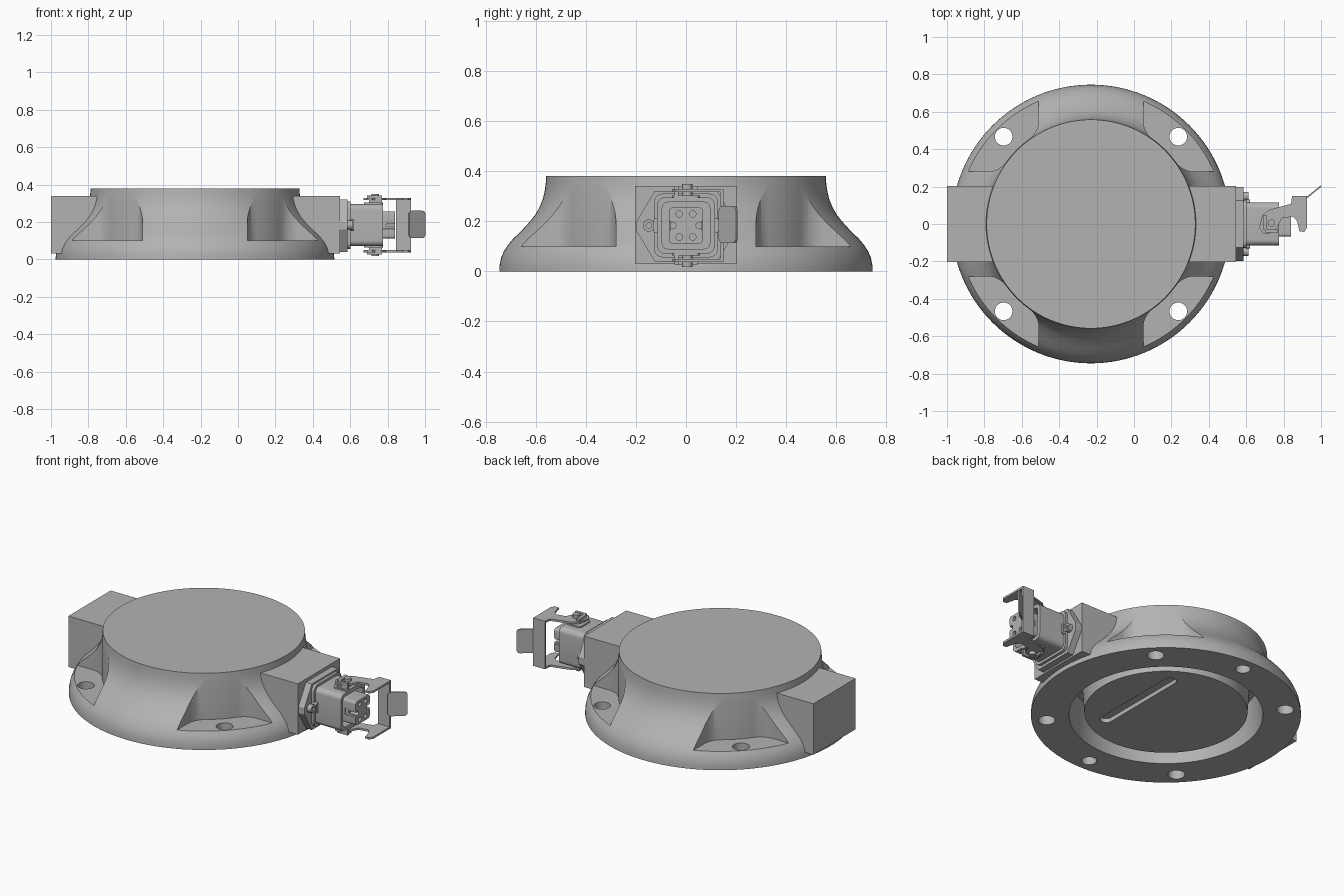
import bpy, bmesh, math
from math import pi, cos, sin, atan2, sqrt
from mathutils import Matrix

old = bpy.data.objects.get("Cube")
if old:
    bpy.data.objects.remove(old, do_unlink=True)

grey = bpy.data.materials.new("mid_grey")
grey.use_nodes = True
COLOUR = (0.45, 0.45, 0.45, 1)
grey.diffuse_color = COLOUR
grey.node_tree.nodes["Principled BSDF"].inputs["Base Color"].default_value = COLOUR

CX = -0.23   # axis of the round body
MID = 0.183  # height of the connector axis


def make(name, rings, offset=(0, 0, 0)):
    """Skin a list of equal-length point rings and cap both ends."""
    bm = bmesh.new()
    loops = [[bm.verts.new(p) for p in ring] for ring in rings]
    n = len(loops[0])
    for a, b in zip(loops, loops[1:]):
        for i in range(n):
            bm.faces.new((a[i], a[(i + 1) % n], b[(i + 1) % n], b[i]))
    bm.faces.new(loops[0][::-1])
    bm.faces.new(loops[-1])
    bmesh.ops.translate(bm, verts=bm.verts, vec=offset)
    bmesh.ops.recalc_face_normals(bm, faces=bm.faces)
    mesh = bpy.data.meshes.new(name)
    bm.to_mesh(mesh)
    bm.free()
    mesh.materials.append(grey)
    obj = bpy.data.objects.new(name, mesh)
    bpy.context.collection.objects.link(obj)
    return obj


def lathe(name, profile, x=0, y=0, segs=128):
    return make(name, [[(r * cos(2 * pi * i / segs), r * sin(2 * pi * i / segs), z)
                        for i in range(segs)] for r, z in profile], (x, y, 0))


def prism(name, pts, lo, hi, axis="z", offset=(0, 0, 0)):
    """Extrude an outline: (x, y) along z, or (y, z) along x."""
    put = (lambda p, t: (p[0], p[1], t)) if axis == "z" else (lambda p, t: (t, p[0], p[1]))
    return make(name, [[put(p, t) for p in pts] for t in (lo, hi)], offset)


def box(name, x, y, z):
    return prism(name, [(x[0], y[0]), (x[1], y[0]), (x[1], y[1]), (x[0], y[1])], *z)


def rounded(hw, hh, r, cx=0, cy=0, n=6):
    pts = []
    for k, (sx, sy) in enumerate(((1, 1), (-1, 1), (-1, -1), (1, -1))):
        for i in range(n + 1):
            a = pi / 2 * (k + i / n)
            pts.append((cx + sx * (hw - r) + r * cos(a), cy + sy * (hh - r) + r * sin(a)))
    return pts


def cut(obj, tools, op="DIFFERENCE"):
    for t in tools:
        m = obj.modifiers.new("bool", "BOOLEAN")
        m.object, m.operation, m.solver = t, op, "EXACT"
    dg = bpy.context.evaluated_depsgraph_get()
    mesh = bpy.data.meshes.new_from_object(obj.evaluated_get(dg))
    obj.modifiers.clear()
    obj.data = mesh
    for t in tools:
        bpy.data.objects.remove(t, do_unlink=True)


# Round body with an S-shaped flank, and a block running across it
body = lathe("body", [(.745, 0), (.744, .025), (.738, .055), (.727, .08), (.711, .105),
                      (.69, .13), (.664, .155), (.64, .18), (.618, .205), (.599, .23),
                      (.583, .26), (.571, .29), (.564, .32), (.56, .35), (.558, .38)], CX)
cut(body, [box("block", (-1, .545), (-.203, .203), (.03, .34))], "UNION")

# Four corner pockets with filleted inner corners
W, R, F = .28, .562, .12
fx = W + F
fy = sqrt((R + F) ** 2 - fx ** 2)
ang = atan2(fy, fx)
half = [(W, 1), (W, fy)]
half += [(fx + F * cos(pi + ang * i / 10), fy + F * sin(pi + ang * i / 10)) for i in range(1, 11)]
arc = [ang + (pi / 2 - 2 * ang) * i / 12 for i in range(1, 12)]
outline = half + [(R * cos(a), R * sin(a)) for a in arc]
outline += [(y, x) for x, y in reversed(half)] + [(1, 1)]
tools = []
for sx in (-1, 1):
    for sy in (-1, 1):
        tools.append(prism("pocket", [(sx * x, sy * y) for x, y in outline],
                           .1, .6, offset=(CX, 0, 0)))
        tools.append(lathe("bolt_hole", [(.047, -.1), (.047, .5)],
                           CX + sx * .467, sy * .467, 32))
cut(body, tools)

# Underside: ring groove, recessed cover, slot and two blind holes
tools = [lathe("groove", [(.535, -.1), (.535, 0), (.515, .22), (.465, .22), (.45, .02)], CX),
         prism("slot", rounded(.035, .31, .034, CX + .2), -.1, .045)]
tools += [lathe("blind_hole", [(.042, -.1), (.042, .1)], CX, s * .66, 32) for s in (-1, 1)]
cut(body, tools)

# Connector flange with two screws
hexagon = [(-.197, .02), (-.125, .14), (.125, .14), (.197, .02),
           (.197, -.02), (.125, -.14), (-.125, -.14), (-.197, -.02)]
prism("connector_flange", hexagon, .54, .585, "x", (0, 0, MID - .003))
for s in (-1, 1):
    prism("flange_screw", rounded(.024, .024, .0239, s * .148, MID), .58, .612, "x")
    cap = prism("screw_socket", rounded(.011, .011, .0109, s * .148, MID), .6, .62, "x")
    cut(bpy.data.objects["flange_screw" if s < 0 else "flange_screw.001"], [cap])

# Connector housing, a tube with a stepped collar
housing = prism("connector_housing", rounded(.115, .112, .03, 0, MID), .58, .775, "x")
cut(housing, [prism("cavity", rounded(.095, .093, .022, 0, MID), .64, .9, "x")])
prism("housing_collar", rounded(.128, .127, .035, 0, MID), .58, .602, "x")
for s in (-1, 1):
    prism("housing_boss", rounded(.012, .03, .01, s * .118, MID), .6, .62, "x")

# Contact insert with a ring of six sockets and a keyed outline
insert = prism("contact_insert", rounded(.068, .072, .015, 0, MID), .62, .84, "x")
sockets = []
for k in range(6):
    a = k * pi / 3
    sockets.append(prism("socket", rounded(.013, .013, .0129, .053 * cos(a), MID + .053 * sin(a)),
                         .79, .9, "x"))
sockets += [prism("key_slot", rounded(.004, .02, .003, s * .068, MID), .77, .9, "x")
            for s in (-1, 1)]
cut(insert, sockets)

# Locking lever: upper and lower arms, pivots and clips
arm = [(.67, -.02), (.685, .045), (.72, .075), (.84, .108), (.845, .15), (.925, .15),
       (.925, -.02), (.91, -.042), (.885, -.04), (.872, .015), (.85, .04),
       (.79, .03), (.765, -.02), (.72, -.055), (.69, -.05)]
for s, side in ((1, "upper"), (-1, "lower")):
    def span(a, b):
        return tuple(sorted((MID + s * a, MID + s * b)))
    prism(side + "_lever_arm", arm, *span(.134, .146))
    prism(side + "_pivot", rounded(.02, .02, .0199, .735, .005), *span(.1, .166))
    prism(side + "_pivot_plate", rounded(.05, .055, .02, .725, 0), *span(.108, .12))
    box(side + "_clip", (.7, .77), (-.045, -.03), span(.11, .158))
    box(side + "_clip_stop", (.69, .71), (-.03, .045), span(.14, .158))

# Lever cross bar and bent thumb tab
box("lever_cross_bar", (.845, .925), (.138, .15), (MID - .146, MID + .146))
tab = prism("lever_tab", rounded(.055, .073, .02), -.004, .004)
tab.data.transform(Matrix.Translation((.957, .168, MID + .004))
                   @ Matrix.Rotation(math.radians(39), 4, "Z")
                   @ Matrix.Rotation(pi / 2, 4, "X"))

# Smooth curved faces, keep edges sharp
for obj in bpy.context.scene.objects:
    if obj.type == "MESH":
        bpy.ops.object.select_all(action="DESELECT")
        obj.select_set(True)
        bpy.context.view_layer.objects.active = obj
        bpy.ops.object.shade_smooth_by_angle(angle=math.radians(30))
